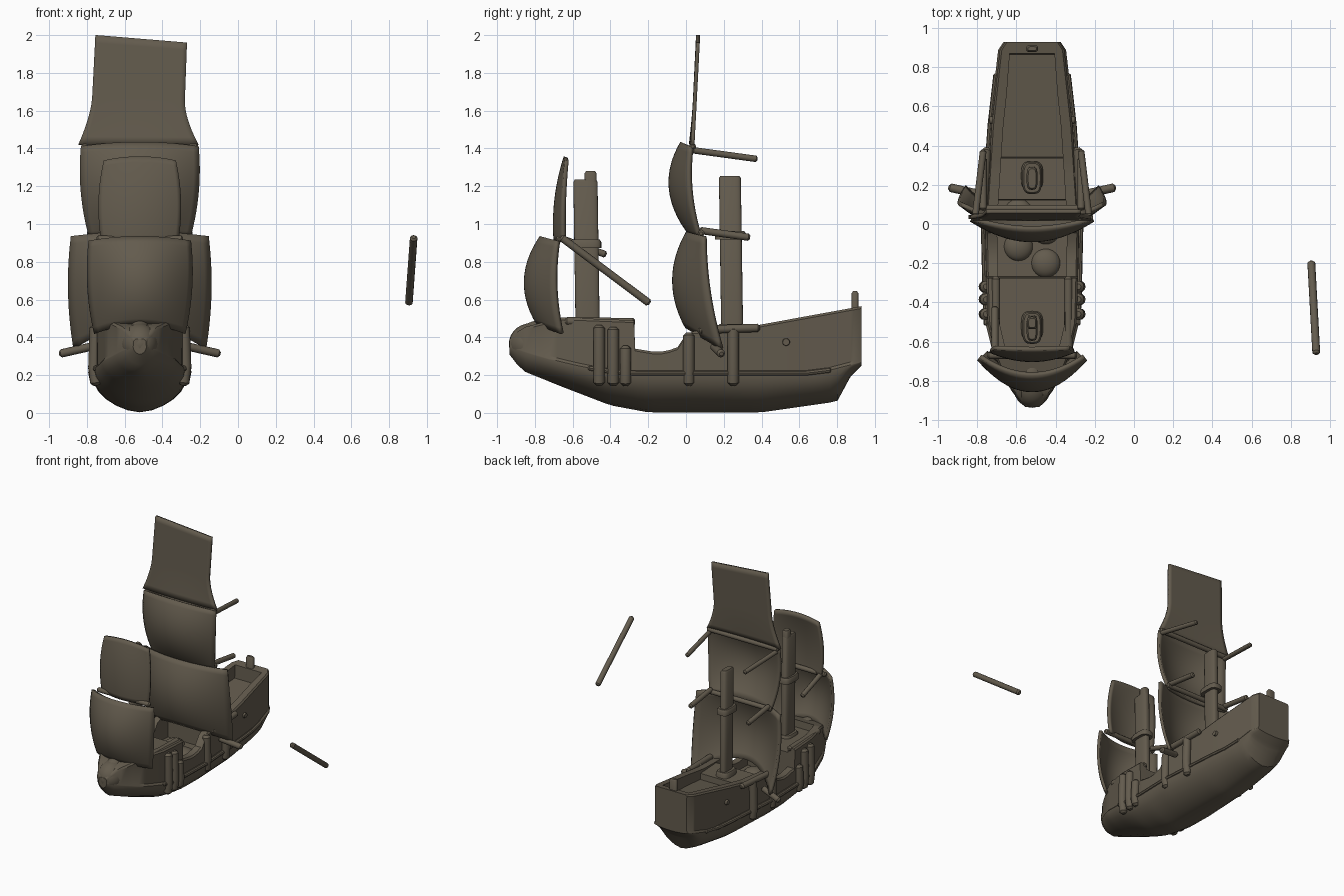
import bpy, bmesh, math
from mathutils import Vector, Matrix

if "Cube" in bpy.data.objects:
    bpy.data.objects.remove(bpy.data.objects["Cube"])

CX = -0.52  # ship centre line
mat = bpy.data.materials.new("weathered_brown")
mat.diffuse_color = (0.125, 0.105, 0.075, 1)
mat.use_nodes = True
mat.node_tree.nodes["Principled BSDF"].inputs["Base Color"].default_value = mat.diffuse_color


def finish(name, bm, angle=40):
    bmesh.ops.remove_doubles(bm, verts=bm.verts, dist=1e-5)
    bmesh.ops.recalc_face_normals(bm, faces=bm.faces)
    me = bpy.data.meshes.new(name)
    bm.to_mesh(me)
    bm.free()
    me.materials.append(mat)
    me.shade_smooth()
    me.set_sharp_from_angle(angle=math.radians(angle))
    ob = bpy.data.objects.new(name, me)
    bpy.context.collection.objects.link(ob)
    return ob


def loft(name, rings, angle=40):
    bm = bmesh.new()
    vs = [[bm.verts.new(p) for p in r] for r in rings]
    n = len(rings[0])
    for a, b in zip(vs, vs[1:]):
        for i in range(n):
            bm.faces.new((a[i], a[(i + 1) % n], b[(i + 1) % n], b[i]))
    bm.faces.new(vs[0])
    bm.faces.new(vs[-1])
    return finish(name, bm, angle)


def tube(name, pts, r, n=12):
    pts = [Vector(p) for p in pts]
    d0, d1 = (pts[1] - pts[0]).normalized(), (pts[-1] - pts[-2]).normalized()
    stops = [(pts[0] - d0 * r / 2, r / 2)] + [(p, r) for p in pts] + [(pts[-1] + d1 * r / 2, r / 2)]
    rings = []
    for i, (p, rad) in enumerate(stops):
        t = (stops[min(i + 1, len(stops) - 1)][0] - stops[max(i - 1, 0)][0]).normalized()
        ref = Vector((0, 0, 1)) if abs(t.z) < .8 else Vector((0, 1, 0))
        a = t.cross(ref).normalized()
        b = t.cross(a)
        rings.append([p + (a * math.cos(k) + b * math.sin(k)) * rad
                      for k in [2 * math.pi * j / n for j in range(n)]])
    return loft(name, rings)


def pillar(name, y, z0, z1, rx, ry, lean=0, n=24):
    # rounded oval column with a chamfered top
    rings = []
    for z, inset in ((z0, 0), (z1 - .012, 0), (z1, .008)):
        ring = []
        for j in range(n):
            c, s = math.cos(2 * math.pi * j / n), math.sin(2 * math.pi * j / n)
            ring.append((CX + (rx - inset) * math.copysign(abs(c) ** .6, c),
                         y + lean * (z - z0) + (ry - inset) * math.copysign(abs(s) ** .6, s), z))
        rings.append(ring)
    return loft(name, rings)


def blob(name, loc, size):
    bm = bmesh.new()
    bmesh.ops.create_uvsphere(bm, u_segments=24, v_segments=14, radius=1,
                              matrix=Matrix.Translation(loc) @ Matrix.Diagonal((*size, 1)))
    return finish(name, bm)


def sheet(name, fn, thick, nu=20, nv=14):
    bm = bmesh.new()
    g = [[bm.verts.new(fn(-1 + 2 * i / nu, j / nv)) for i in range(nu + 1)] for j in range(nv + 1)]
    for j in range(nv):
        for i in range(nu):
            bm.faces.new((g[j][i], g[j][i + 1], g[j + 1][i + 1], g[j + 1][i]))
    ob = finish(name, bm)
    m = ob.modifiers.new("thickness", 'SOLIDIFY')
    m.thickness, m.offset = thick, 0
    return ob


def sail(name, z0, z1, w0, w1, front, back, belly, arch=.01):
    # front / back: y of centre and of side edges at foot and head; belly bulges forward
    def fn(u, v):
        b, e = 4 * v * (1 - v), u * u
        yc = front[0] + (front[1] - front[0]) * v - belly * b
        ye = back[0] + (back[1] - back[0]) * v - belly * .3 * b
        w = w0 + (w1 - w0) * v + .02 * b
        z = z0 + (z1 - z0) * v + (1 - e) * (arch * (1 - v) + .02 * v)
        return (CX + w * u, yc + (ye - yc) * e, z)
    return sheet(name, fn, .022)


def interp(keys, y):
    for (a, p), (b, q) in zip(keys, keys[1:]):
        if y <= b:
            return p + (q - p) * max(0, (y - a) / (b - a))
    return keys[-1][1]


# hull outline curves along y
WIDTH = [(-.935, .035), (-.87, .095), (-.7, .19), (-.5, .24), (0, .252), (.5, .218), (.9, .172), (.93, .145)]
KEEL = [(-.935, .31), (-.87, .225), (-.66, .14), (-.4, .04), (-.2, .003), (.4, .003), (.8, .06), (.87, .19), (.93, .25)]
TOP = [(-.935, .39), (-.87, .45), (-.66, .505), (-.275, .49), (-.269, .34), (-.15, .32), (-.05, .34), (.01, .43),
       (.3, .45), (.93, .565)]


def wale(y):
    return .21 + .14 * max(0, (-.3 - y) / .63) ** 1.5 + .06 * max(0, (y - .7) / .23)


def deck(y):
    if y < -.66 or y > .868:
        return interp(TOP, y)
    return .45 if y < -.272 else .26 if y < .122 else .43 if y < .338 else .34 + .13 * y


ys = [-.935 + 1.865 * i / 44 for i in range(45)]
ys += [b + d for b in (-.66, -.272, .122, .338, .868) for d in (-.003, .003)]
rings = []
for y in sorted(ys):
    w, k, m, t = interp(WIDTH, y), interp(KEEL, y), wale(y), interp(TOP, y)
    h, wt = m - k, w * .95
    wi = wt - min(.06, w * .3)
    # rounded belly, wale ledge, bulwark, inner wall, deck
    half = [(w * math.sin(a), k + .95 * h * (1 - math.cos(a)) ** .85) for a in [math.pi * i / 12 for i in range(1, 7)]]
    half += [(w, m), (w * .94, m + .015), (wt, t - .012), (wt - .01, t), (wi, t), (wi, deck(y))]
    ring = [(0, k)] + half + [(-x, z) for x, z in reversed(half)]
    rings.append([(CX + x, y, z) for x, z in ring])
loft("hull", rings, 35)
blob("bow_knob", (CX, -.82, .365), (.10, .118, .11))
blob("bow_ridge", (CX, -.77, .43), (.06, .10, .06))

# ribs, wale, portholes, rails, yard stubs and braces on both sides
for s, side in ((1, "right"), (-1, "left")):
    for i, (y, hi) in enumerate([(-.46, .45), (-.385, .44), (-.32, .34), (.015, .41), (.25, .44)]):
        tube(f"rib_{side}_{i}", [(CX + s * x, y, .16 + (hi - .16) * f)
                                 for x, f in ((.232, 0), (.243, .3), (.235, 1))], .03)
    tube("wale_" + side, [(CX + s * (interp(WIDTH, y) - .004), y, wale(y)) for y in ys[10:-12:3]], .014, 8)
    bm = bmesh.new()
    bmesh.ops.create_cone(bm, cap_ends=True, segments=16, radius1=.022, radius2=.018, depth=.03,
                          matrix=Matrix.Translation((CX + s * .203, .53, .375)) @ Matrix.Rotation(s * math.pi / 2, 4, 'Y'))
    finish("porthole_" + side, bm)
    tube("deck_rail_" + side, [(CX + s * .25, .08, .44), (CX + s * .232, .38, .45)], .022)
    tube("fore_rail_" + side, [(CX + s * .185, -.63, .485), (CX + s * .185, -.28, .48)], .022)
    tube("lower_yard_" + side, [(CX + s * .26, .15, .35), (CX + s * .415, .185, .315)], .022)
    tube("top_brace_" + side, [(CX + s * .29, .04, 1.39), (CX + s * .25, .37, 1.345)], .017)
    tube("middle_brace_" + side, [(CX + s * .25, .08, .965), (CX + s * .25, .33, .93)], .019)
tube("fore_brace_left", [(CX - .19, -.65, .92), (CX - .19, -.43, .84)], .018)

# loose spar beside the ship
tube("loose_spar", [(.93, -.655, .925), (.905, -.2, .585)], .02)

# yards behind the sails
for name, y, z, w in (("top", .035, 1.41, .3), ("middle", .08, .95, .27), ("fore", -.67, .92, .22)):
    tube(name + "_yard", [(CX - w, y, z), (CX + w, y, z)], .018)

# masts with collars and feet
for name, y, top, ry, collar in (("main", .245, 1.255, .058, .94), ("fore", -.52, 1.235, .064, .895)):
    pillar(name + "_mast", y, .40, top, .028, ry, -.015)
    pillar(name + "_mast_collar", y - .01, collar - .022, collar + .022, .05, .082)
    pillar(name + "_mast_foot", y, .40, .47, .056, .075)
pillar("fore_mast_tip", -.505, 1.18, 1.28, .026, .032)
pillar("stern_post", .895, .52, .645, .03, .018)

# cargo lumps in the waist
for i in range(4):
    blob(f"cargo_{i}", (CX + .07 * (-1) ** i, -.2 + .085 * i, .25), (.075, .075, .045))

# sails
sail("main_lower_sail", .34, .935, .345, .36, (.005, .01), (.19, .10), .07, .115)
sail("main_upper_sail", .93, 1.41, .265, .308, (.03, -.02), (.075, .03), .085)
sail("fore_lower_sail", .42, .91, .235, .265, (-.78, -.765), (-.655, -.675), .075, .05)
sail("fore_upper_sail", .91, 1.335, .20, .19, (-.69, -.637), (-.645, -.632), .022, 0)


# topmost sail: flared foot and slanted head
def topsail(u, v):
    f = max(0, 1 - v / .42) ** 1.6
    left, right = -.785 + .03 * v - .06 * f, -.29 + .02 * v + .08 * f
    t = (u + 1) / 2
    return (left + (right - left) * t, .035 + .028 * v - .01 * f * (1 - u * u), 1.42 + (.58 - .04 * t) * v)


sheet("main_top_sail", topsail, .02)
